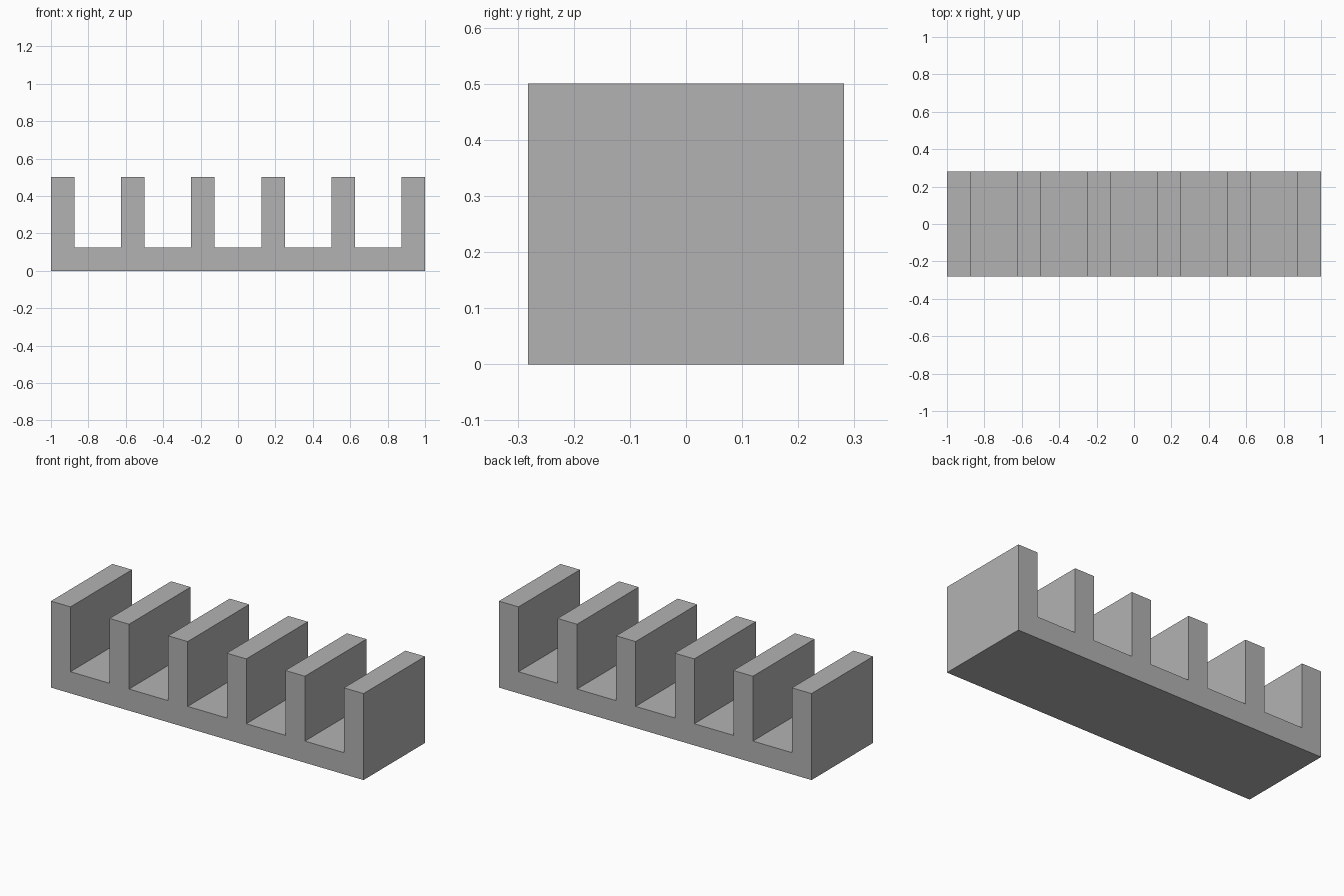
import bpy
import bmesh

cube = bpy.data.objects.get("Cube")
if cube:
    bpy.data.objects.remove(cube, do_unlink=True)

UNIT = 0.125          # wall thickness
WALLS = 6
PITCH = 3 * UNIT      # wall plus slot
HEIGHT = 0.5
DEPTH = 0.5625

# Plain grey material
grey = bpy.data.materials.new("plain_grey")
grey.use_nodes = True
colour = (0.448, 0.448, 0.448, 1)
grey.diffuse_color = colour
grey.node_tree.nodes["Principled BSDF"].inputs["Base Color"].default_value = colour

# Comb-shaped profile: flat base with evenly spaced upright walls
profile = [(1, 0), (-1, 0)]
for i in range(WALLS):
    left = -1 + i * PITCH
    right = left + UNIT
    if i > 0:
        profile.append((left, UNIT))
    profile += [(left, HEIGHT), (right, HEIGHT)]
    if i < WALLS - 1:
        profile.append((right, UNIT))

# Extrude the profile from front to back
bm = bmesh.new()
face = bm.faces.new([bm.verts.new((x, -DEPTH / 2, z)) for x, z in profile])
result = bmesh.ops.extrude_face_region(bm, geom=[face], use_keep_orig=True)
moved = [g for g in result["geom"] if isinstance(g, bmesh.types.BMVert)]
bmesh.ops.translate(bm, verts=moved, vec=(0, DEPTH, 0))
bmesh.ops.recalc_face_normals(bm, faces=bm.faces)

mesh = bpy.data.meshes.new("slotted_rack")
bm.to_mesh(mesh)
bm.free()
mesh.materials.append(grey)
rack = bpy.data.objects.new("slotted_rack", mesh)
bpy.context.collection.objects.link(rack)
